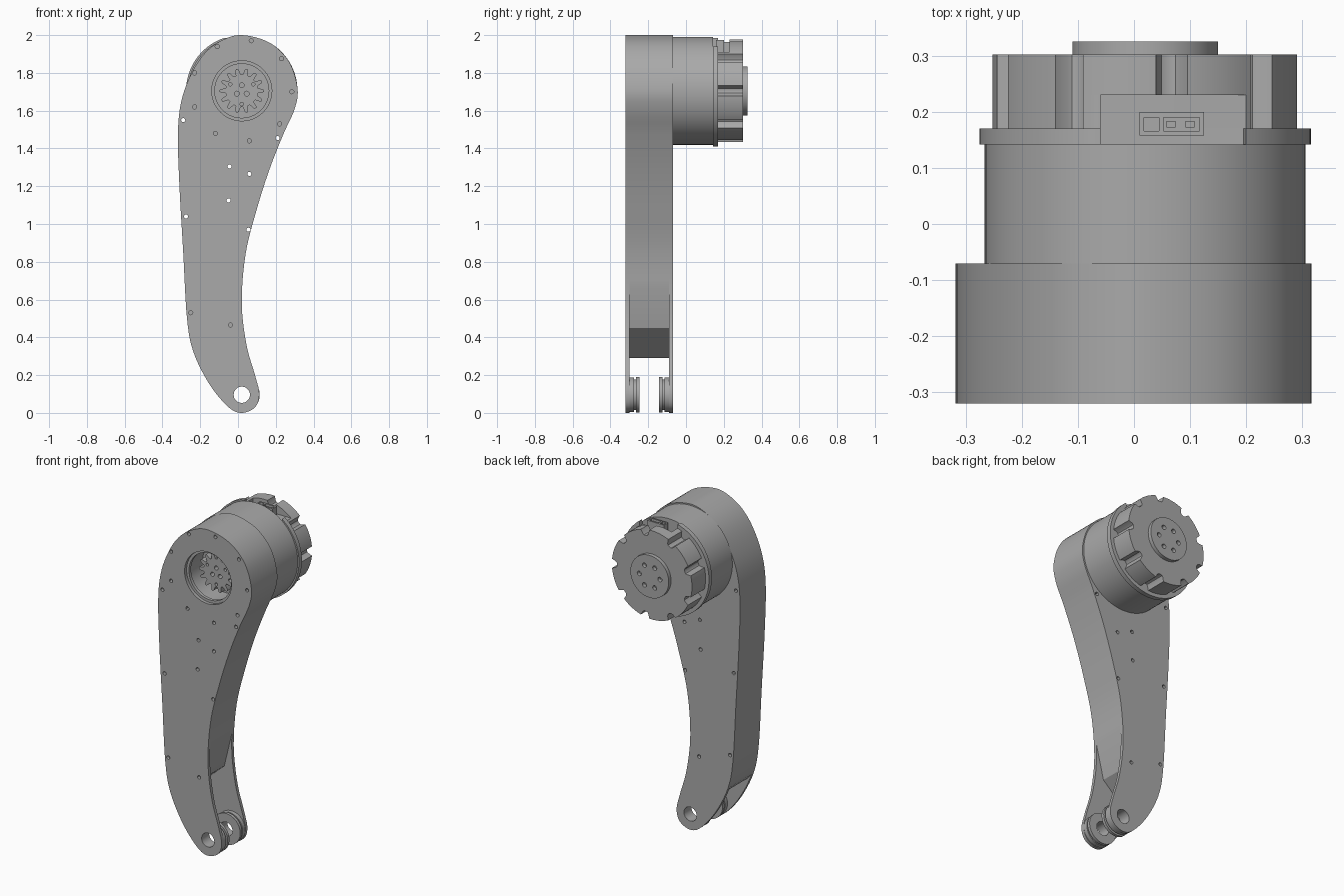
import bpy, bmesh
from math import sin, cos, pi, radians
from mathutils import Vector

if "Cube" in bpy.data.objects:
    bpy.data.objects.remove(bpy.data.objects["Cube"])

grey = bpy.data.materials.new("machined grey")
grey.use_nodes = True
grey.diffuse_color = (0.4, 0.4, 0.4, 1)
grey.node_tree.nodes["Principled BSDF"].inputs["Base Color"].default_value = (0.4, 0.4, 0.4, 1)

AXIS = (0.02, 1.705)      # motor axis in x, z
FOOT = (0.02, 0.096)      # lower pivot in x, z
parts = []


def circle(center, radius, count=64):
    return [(center[0] + radius * cos(2 * pi * i / count),
             center[1] + radius * sin(2 * pi * i / count)) for i in range(count)]


def ring_of_holes(center, spread, radius, count, phase=0.0):
    return [circle((center[0] + spread * cos(phase + 2 * pi * i / count),
                    center[1] + spread * sin(phase + 2 * pi * i / count)), radius, 16)
            for i in range(count)]


def slab(name, outline, y0, y1, holes=()):
    """Extrude an x-z outline, with holes, from y0 to y1."""
    curve = bpy.data.curves.new(name, "CURVE")
    curve.dimensions = "2D"
    curve.fill_mode = "BOTH"
    curve.extrude = (y1 - y0) / 2
    for loop in (outline, *holes):
        spline = curve.splines.new("POLY")
        spline.points.add(len(loop) - 1)
        for point, (x, z) in zip(spline.points, loop):
            point.co = (x, z, 0, 1)
        spline.use_cyclic_u = True
    source = bpy.data.objects.new(name + " curve", curve)
    bpy.context.collection.objects.link(source)
    bpy.context.view_layer.update()
    mesh = bpy.data.meshes.new_from_object(
        source.evaluated_get(bpy.context.evaluated_depsgraph_get()))
    bpy.data.objects.remove(source)
    bm = bmesh.new()
    bm.from_mesh(mesh)
    for v in bm.verts:
        x, z, depth = v.co
        v.co = (x, (y0 + y1) / 2 - depth, z)
    bmesh.ops.remove_doubles(bm, verts=bm.verts, dist=1e-5)
    bmesh.ops.recalc_face_normals(bm, faces=bm.faces)
    bm.to_mesh(mesh)
    bm.free()
    mesh.name = name
    mesh.materials.clear()
    mesh.materials.append(grey)
    obj = bpy.data.objects.new(name, mesh)
    bpy.context.collection.objects.link(obj)
    parts.append(obj)
    return obj


def smooth_loop(points, steps=6):
    """Closed Catmull-Rom curve through the points."""
    pts = [Vector(p) for p in points]
    n, result = len(pts), []
    for i in range(n):
        a, b, c, d = (pts[(i + k) % n] for k in (-1, 0, 1, 2))
        for s in range(steps):
            t = s / steps
            p = 0.5 * (2 * b + (c - a) * t + (2 * a - 5 * b + 4 * c - d) * t ** 2
                       + (3 * b - a - 3 * c + d) * t ** 3)
            result.append((p.x, p.y))
    return result


# Leg outline, anticlockwise from the crown
leg = smooth_loop([
    (0.02, 2.0), (-0.09, 1.97), (-0.18, 1.9), (-0.25, 1.79), (-0.3, 1.65), (-0.318, 1.48),
    (-0.31, 1.2), (-0.29, 0.85), (-0.27, 0.5), (-0.235, 0.32), (-0.15, 0.15), (-0.05, 0.03),
    (0.02, 0.0), (0.09, 0.03), (0.113, 0.1), (0.09, 0.2), (0.045, 0.36), (0.02, 0.58),
    (0.04, 0.84), (0.1, 1.08), (0.167, 1.29), (0.24, 1.475), (0.3, 1.61), (0.315, 1.72),
    (0.27, 1.86), (0.167, 1.96)])

screws = [circle(p, 0.011, 12) for p in (
    (-0.11, 1.94), (0.07, 1.97), (0.23, 1.875), (0.285, 1.7), (0.22, 1.53), (0.21, 1.455),
    (0.06, 1.44), (-0.12, 1.48), (-0.29, 1.55), (-0.23, 1.62), (-0.23, 1.8), (-0.045, 1.305),
    (0.06, 1.265), (-0.05, 1.125), (-0.275, 1.04), (0.055, 0.97), (-0.25, 0.53), (-0.04, 0.465))]
pivot = circle(FOOT, 0.043, 32)

# Side plates
slab("front_plate", leg, -0.32, -0.3, [circle(AXIS, 0.159), pivot] + screws)
slab("rear_plate", leg, -0.09, -0.07, [pivot] + screws)

# Core between the plates, cut off above the foot
low = min(range(len(leg)), key=lambda i: leg[i][1])
core = ([p for p in leg[:low] if p[1] > 0.3] + [(-0.21, 0.29), (-0.03, 0.45)]
        + [p for p in leg[low:] if p[1] > 0.65])
slab("leg_core", core, -0.3, -0.09, [circle(AXIS, 0.155)] + screws[:-2])

# Grooved pivot bosses, mirrored about the middle of the leg
for side, flip in (("front", False), ("rear", True)):
    for label, radius, y0, y1 in (("base", 0.092, -0.3, -0.275), ("groove", 0.08, -0.275, -0.265),
                                  ("cap", 0.095, -0.265, -0.247)):
        if flip:
            y0, y1 = -0.39 - y1, -0.39 - y0
        slab(f"{side}_boss_{label}", circle(FOOT, radius), y0, y1, [pivot])

# Drive opening: retaining ring, floor and gear
slab("retaining_ring", circle(AXIS, 0.155), -0.3, -0.28, [circle(AXIS, 0.143)])
slab("opening_floor", circle(AXIS, 0.155), -0.15, -0.09)
teeth = 14
gear = []
for i in range(teeth):
    for offset, r in ((-0.34, 0.086), (-0.18, 0.112), (-0.08, 0.118),
                      (0.08, 0.118), (0.18, 0.112), (0.34, 0.086)):
        a = 2 * pi * (i + offset) / teeth
        gear.append((AXIS[0] + r * cos(a), AXIS[1] + r * sin(a)))
slab("drive_gear", gear, -0.24, -0.15,
     ring_of_holes(AXIS, 0.03, 0.013, 3, pi / 2) + ring_of_holes(AXIS, 0.07, 0.009, 3, pi / 6))


# Motor housing, with a flat recess for the socket at the top
def recessed(loop):
    left, right, floor = -0.06, 0.195, 1.91
    out = []
    for i, (x, z) in enumerate(loop):
        inside = left < x < right and z > floor
        px, pz = loop[i - 1]
        was_inside = left < px < right and pz > floor
        if inside and not was_inside:
            out.append((min(right, px), min(floor, z)))
        if was_inside and not inside:
            out += [(left, floor), (left, z)]
        if not inside:
            out.append((x, z))
    return out


def notched(radius, depth, count):
    """Circle with evenly spaced rounded notches."""
    out = []
    for i in range(count):
        middle = 2 * pi * i / count
        for k in range(9):
            t = -1 + k / 4
            r = radius - depth * (1 - t ** 4)
            out.append((middle + radians(6) * t, r))
        gap = 2 * pi / count - radians(12)
        out += [(middle + radians(6) + gap * k / 10, radius) for k in range(1, 10)]
    return [(AXIS[0] + r * cos(a), AXIS[1] + r * sin(a)) for a, r in out]


cap = notched(0.272, 0.035, 9)
slab("motor_body", circle(AXIS, 0.286, 96), -0.07, 0.142)
slab("motor_flange", recessed(circle(AXIS, 0.295, 96)), 0.142, 0.17)
slab("motor_cap_inner", recessed(cap), 0.17, 0.23)
slab("motor_cap_outer", cap, 0.23, 0.302)
slab("output_hub", circle(AXIS, 0.13), 0.302, 0.325, ring_of_holes(AXIS, 0.07, 0.014, 6))


# Socket: hollow shell with pins
def box(x0, x1, z0, z1):
    return [(x0, z0), (x1, z0), (x1, z1), (x0, z1)]


slab("socket_back", box(0.01, 0.125, 1.91, 1.975), 0.19, 0.2)
slab("socket_front", box(0.01, 0.125, 1.925, 1.975), 0.158, 0.166)
slab("socket_base", box(0.01, 0.125, 1.91, 1.935), 0.166, 0.19)
for x in (0.01, 0.045, 0.117):
    slab("socket_wall", box(x, x + 0.008, 1.935, 1.975), 0.166, 0.19)
for x in (0.066, 0.1):
    slab("socket_pin", box(x - 0.008, x + 0.008, 1.935, 1.965), 0.172, 0.184)

# Shading
bpy.ops.object.select_all(action="DESELECT")
for obj in parts:
    obj.select_set(True)
bpy.context.view_layer.objects.active = parts[0]
bpy.ops.object.shade_smooth_by_angle(angle=radians(30))
